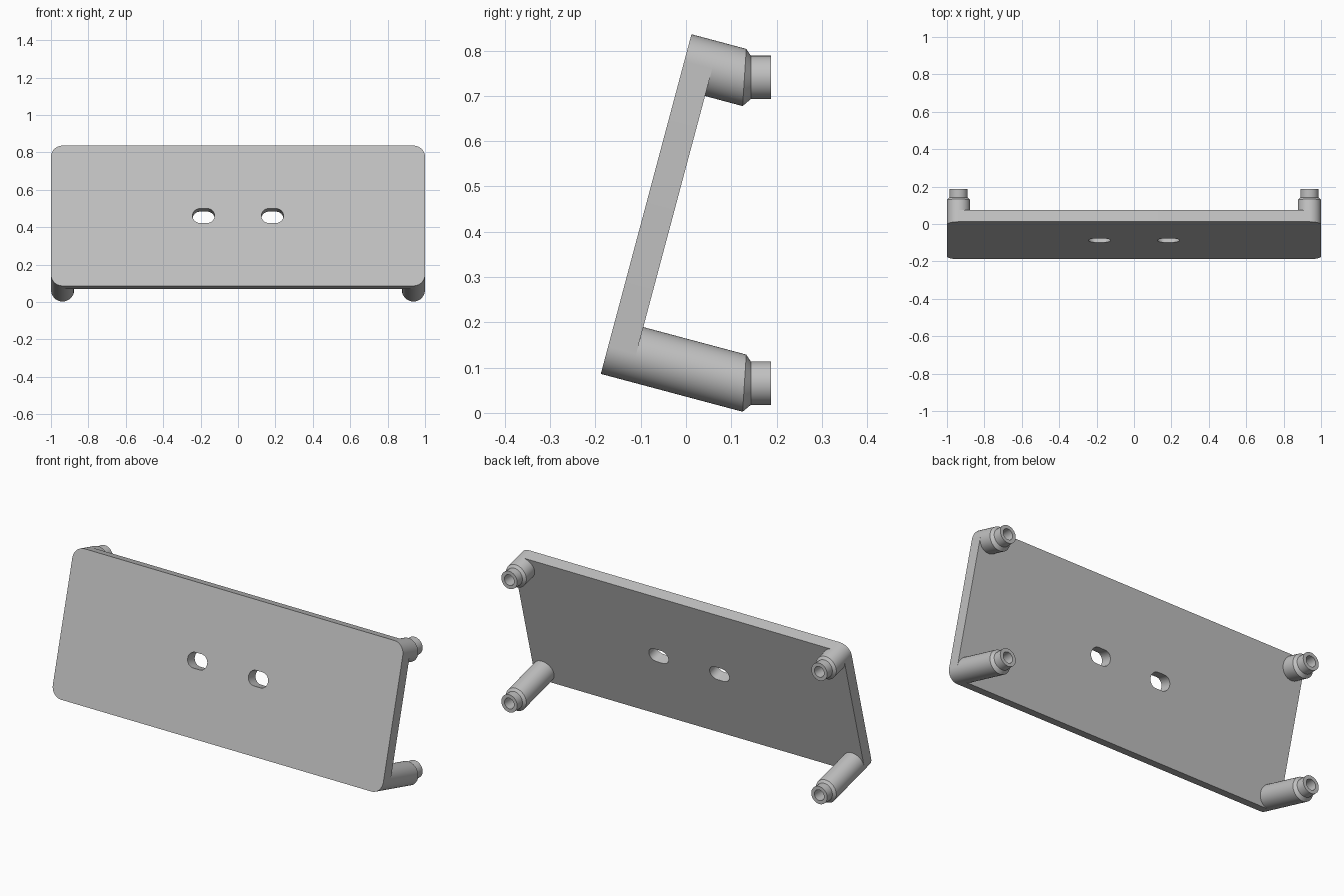
import bpy, bmesh, math
from mathutils import Vector

cube = bpy.data.objects.get("Cube")
if cube:
    bpy.data.objects.remove(cube)

TILT = math.radians(14.95)
S, C = math.sin(TILT), math.cos(TILT)
CENTRE = Vector((0, -0.088, 0.461))     # middle of the front face
UP, BACK = Vector((0, S, C)), Vector((0, C, -S))
HALF_H, THICK, R = 0.388, 0.064, 0.062
SEG = 48

grey = bpy.data.materials.new("light grey")
grey.use_nodes = True
colour = (0.53, 0.53, 0.53, 1)
grey.diffuse_color = colour
grey.node_tree.nodes["Principled BSDF"].inputs["Base Color"].default_value = colour


def place(x, u, n=0):
    """Point from panel coordinates: across, up the slope, out of the back."""
    return CENTRE + Vector((x, 0, 0)) + UP * u + BACK * n


def finish(bm, name):
    bmesh.ops.recalc_face_normals(bm, faces=bm.faces)
    mesh = bpy.data.meshes.new(name)
    bm.to_mesh(mesh)
    bm.free()
    obj = bpy.data.objects.new(name, mesh)
    bpy.context.collection.objects.link(obj)
    mesh.materials.append(grey)
    bpy.ops.object.select_all(action='DESELECT')
    obj.select_set(True)
    bpy.context.view_layer.objects.active = obj
    bpy.ops.object.shade_smooth_by_angle(angle=math.radians(30))
    return obj


def rounded_outline(cx, half_w, half_h, r, steps=12):
    """Rounded rectangle; becomes a slot when r equals half_h."""
    pts = []
    for q, (sx, sy) in enumerate([(1, 1), (-1, 1), (-1, -1), (1, -1)]):
        for i in range(steps + 1):
            a = math.pi / 2 * (q + i / steps)
            p = (cx + sx * (half_w - r) + r * math.cos(a),
                 sy * (half_h - r) + r * math.sin(a))
            if not pts or math.dist(p, pts[-1]) > 1e-5:
                pts.append(p)
    if math.dist(pts[0], pts[-1]) < 1e-5:
        pts.pop()
    return pts


# Sloping panel with two slots
bm = bmesh.new()
outlines = [rounded_outline(0, 1, HALF_H, R)]
outlines += [rounded_outline(x, 0.059, 0.04, 0.04) for x in (-0.184, 0.184)]
for pts in outlines:
    vs = [bm.verts.new(place(x, u)) for x, u in pts]
    for a, b in zip(vs, vs[1:] + vs[:1]):
        bm.edges.new((a, b))
bmesh.ops.triangle_fill(bm, edges=bm.edges[:], use_beauty=True, normal=-BACK)
ext = bmesh.ops.extrude_face_region(bm, geom=bm.faces[:], use_keep_orig=True)
moved = [g for g in ext["geom"] if isinstance(g, bmesh.types.BMVert)]
bmesh.ops.translate(bm, verts=moved, vec=BACK * THICK)
finish(bm, "panel")


def leg(name, side, u0):
    """Tilted round leg, tapering into a level hollow peg."""
    x0 = side * (1 - R)
    base = place(x0, u0)
    end_y, lean = 0.129, 0.064
    end_z = base.z - (end_y - base.y) * S / C
    angles = [2 * math.pi * i / SEG for i in range(SEG)]
    rings = [[], []]
    for a in angles:
        dx, du = R * math.cos(a), R * math.sin(a)
        n = (end_y + lean * (base.z + C * du - end_z) - base.y - S * du) / (C + lean * S)
        rings[0].append(place(x0 + dx, u0 + du, THICK * 0.6))
        rings[1].append(place(x0 + dx, u0 + du, n))
    # taper end, peg end, hole rim, hole bottom
    for y, r in ((0.143, 0.048), (0.188, 0.048), (0.188, 0.029), (0.085, 0.029)):
        rings.append([Vector((x0 + r * math.cos(a), y, end_z + r * math.sin(a)))
                      for a in angles])
    bm = bmesh.new()
    loops = [[bm.verts.new(p) for p in ring] for ring in rings]
    for lo, hi in zip(loops, loops[1:]):
        for i in range(SEG):
            j = (i + 1) % SEG
            bm.faces.new((lo[i], lo[j], hi[j], hi[i]))
    bm.faces.new(loops[0])
    bm.faces.new(loops[-1])
    finish(bm, name)


for side, label in ((1, "left"), (-1, "right")):
    leg("upper_leg_" + label, side, HALF_H - R)
    leg("lower_leg_" + label, side, R - HALF_H)
